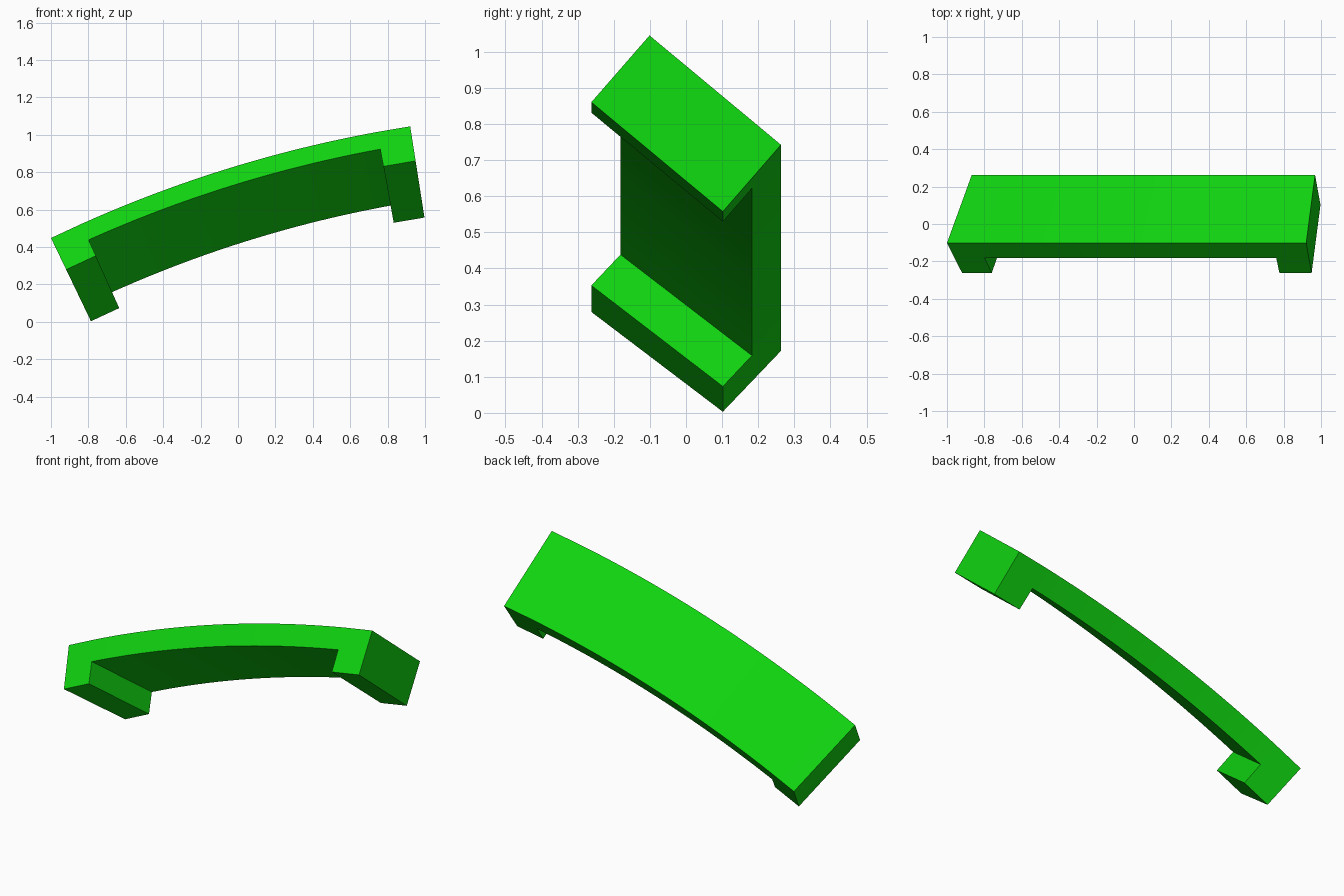
import bpy
import bmesh
import math
from mathutils import Vector

cube = bpy.data.objects.get("Cube")
if cube:
    bpy.data.objects.remove(cube, do_unlink=True)

# Arc about an axis parallel to y; angles are measured from vertical
CENTRE = Vector((1.987, 0, -5.772))
RADIUS = 6.9
START, END = math.radians(25.65), math.radians(8.89)
FOOT = math.radians(1.49)
SEGMENTS = 24

# Tilted cross-section as (radial offset, y)
OUTER_FRONT = (0.0, -0.101)
INNER_FRONT = (-0.0935, -0.1815)
INNER_BACK = (-0.4, 0.1825)
OUTER_BACK = (-0.3065, 0.263)
FOOT_STEP = (-0.0935, -0.0805)


def radial(angle):
    return Vector((-math.sin(angle), 0, math.cos(angle)))


def place(angle, point):
    return CENTRE + radial(angle) * (RADIUS + point[0]) + Vector((0, point[1], 0))


green = bpy.data.materials.new("bright green")
green.use_nodes = True
colour = (0.005, 0.65, 0.005, 1)
green.diffuse_color = colour
green.node_tree.nodes["Principled BSDF"].inputs["Base Color"].default_value = colour

# Section angles, with a narrow section at each end for the feet
first, last = START - FOOT, END + FOOT
angles = [START]
angles += [first + (last - first) * i / SEGMENTS for i in range(SEGMENTS + 1)]
angles.append(END)

# Curved bar swept along the arc
bm = bmesh.new()
profile = (OUTER_FRONT, INNER_FRONT, INNER_BACK, OUTER_BACK)
rings = [[bm.verts.new(place(a, p)) for p in profile] for a in angles]
inner_faces = []
for r0, r1 in zip(rings, rings[1:]):
    for k in range(4):
        n = (k + 1) % 4
        face = bm.faces.new((r0[k], r0[n], r1[n], r1[k]))
        if k == 1:
            inner_faces.append(face)
bm.faces.new(rings[0])
bm.faces.new(rings[-1])
bmesh.ops.recalc_face_normals(bm, faces=bm.faces[:])

# Feet pulled out of the inner face at both ends
for face in (inner_faces[0], inner_faces[-1]):
    result = bmesh.ops.extrude_face_region(bm, geom=[face])
    for v in [g for g in result["geom"] if isinstance(g, bmesh.types.BMVert)]:
        out = v.co - CENTRE
        out.y = 0
        v.co += out.normalized() * FOOT_STEP[0] + Vector((0, FOOT_STEP[1], 0))
    if face.is_valid:
        bm.faces.remove(face)
bmesh.ops.recalc_face_normals(bm, faces=bm.faces[:])

mesh = bpy.data.meshes.new("curved_handle")
bm.to_mesh(mesh)
bm.free()
mesh.materials.append(green)
handle = bpy.data.objects.new("curved_handle", mesh)
bpy.context.collection.objects.link(handle)

# Smooth along the arc, sharp at the corners
bpy.ops.object.select_all(action='DESELECT')
handle.select_set(True)
bpy.context.view_layer.objects.active = handle
bpy.ops.object.shade_smooth_by_angle(angle=math.radians(30))
